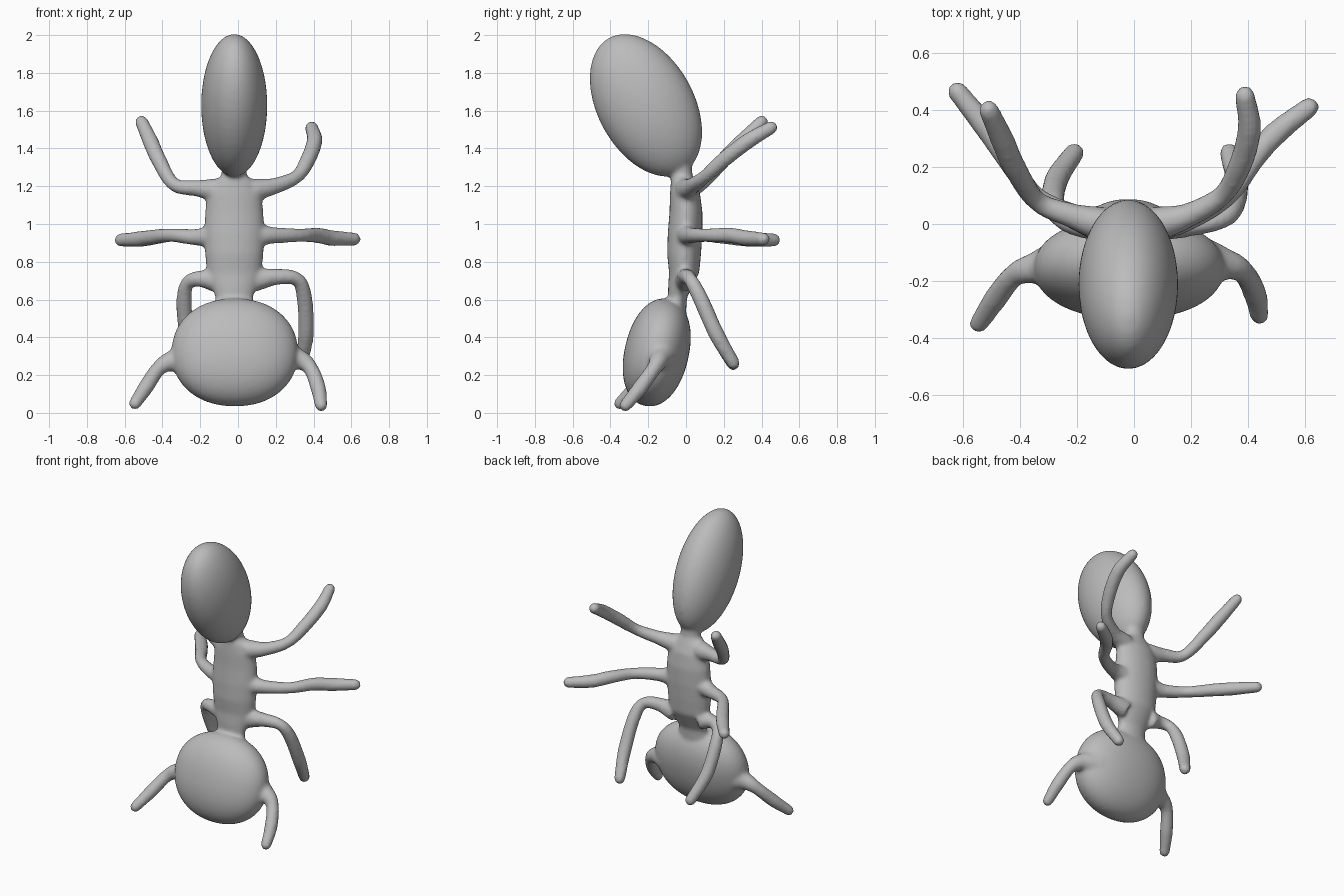
import bpy, bmesh, math
from mathutils import Matrix, Vector

if "Cube" in bpy.data.objects:
    bpy.data.objects.remove(bpy.data.objects["Cube"])

grey = bpy.data.materials.new("grey")
grey.diffuse_color = (0.5, 0.5, 0.5, 1)
grey.use_nodes = True
grey.node_tree.nodes["Principled BSDF"].inputs["Base Color"].default_value = grey.diffuse_color
parts = []


def add_mesh(name, bm):
    me = bpy.data.meshes.new(name)
    bm.to_mesh(me)
    bm.free()
    ob = bpy.data.objects.new(name, me)
    bpy.context.collection.objects.link(ob)
    parts.append(ob)
    return ob


def ellipsoid(name, centre, radii, tilt, power=1.0):
    """Ellipsoid tilted about x; power below 1 makes it boxier."""
    bm = bmesh.new()
    bmesh.ops.create_icosphere(bm, subdivisions=4, radius=1)
    for v in bm.verts:
        s = sum(abs(c) ** (2 / power) for c in v.co) ** (-power / 2)
        v.co = v.co * s
    mat = (Matrix.Translation(centre) @ Matrix.Rotation(math.radians(tilt), 4, 'X')
           @ Matrix.Diagonal((*radii, 1)))
    bm.transform(mat)
    return add_mesh(name, bm)


def loft(name, rings, n=24):
    """Stack of elliptical rings: (centre, normal, rx, ry)."""
    bm = bmesh.new()
    loops = []
    for c, d, ru, rv in rings:
        rot = Vector(d).to_track_quat('Z', 'Y')
        loops.append([bm.verts.new(Vector(c) + rot @ Vector(
            (ru * math.cos(a), rv * math.sin(a), 0)))
            for a in (2 * math.pi * i / n for i in range(n))])
    for a, b in zip(loops, loops[1:]):
        for i in range(n):
            j = (i + 1) % n
            bm.faces.new((a[i], a[j], b[j], b[i]))
    bm.faces.new(loops[0][::-1])
    bm.faces.new(loops[-1])
    bmesh.ops.recalc_face_normals(bm, faces=bm.faces[:])
    return add_mesh(name, bm)


def limb(name, pts, radii, steps=6):
    """Rounded tube along a smooth path through the points."""
    P = [Vector(p) for p in pts]
    P = [2 * P[0] - P[1]] + P + [2 * P[-1] - P[-2]]
    path, rad = [], []
    for k in range(len(pts) - 1):
        a, b, c, d = P[k:k + 4]
        for s in range(steps + (k == len(pts) - 2)):
            t = s / steps
            path.append(0.5 * (2 * b + (c - a) * t + (2 * a - 5 * b + 4 * c - d) * t * t
                               + (3 * b - a - 3 * c + d) * t ** 3))
            rad.append(radii[k] * (1 - t) + radii[k + 1] * t)
    rings = []
    for i, (p, r) in enumerate(zip(path, rad)):
        tan = (path[min(i + 1, len(path) - 1)] - path[max(i - 1, 0)]).normalized()
        rings.append((p, tan, r, r))
    end, r = path[-1], rad[-1]
    for u in (0.4, 0.75, 0.95):  # rounded tip
        q = r * math.sqrt(1 - u * u)
        rings.append((end + tan * r * u, tan, q, q))
    return loft(name, rings, 14)


# Body: tilted abdomen, rounded thorax, wide head
ellipsoid("abdomen", (-0.02, -0.212, 1.628), (0.175, 0.256, 0.408), 28.7)
ellipsoid("head", (-0.017, -0.155, 0.32), (0.335, 0.17, 0.29), -13, 0.93)
profile = [(0.52, -0.06, 0.11, 0.06), (0.61, -0.045, 0.10, 0.05), (0.67, -0.03, 0.12, 0.065),
           (0.74, -0.01, 0.145, 0.08), (0.84, -0.01, 0.155, 0.09), (0.95, -0.005, 0.16, 0.092),
           (1.06, 0.0, 0.155, 0.088), (1.16, -0.005, 0.145, 0.08), (1.22, -0.015, 0.11, 0.066),
           (1.26, -0.02, 0.065, 0.055), (1.33, -0.03, 0.07, 0.06)]
loft("thorax", [((-0.02, y, z), (0, 0, 1), rx, ry) for z, y, rx, ry in profile])

# Legs, three each side in slightly different poses
leg_r = [0.062, 0.044, 0.036, 0.042, 0.043, 0.036]
limb("upper_leg_left", [(-0.12, 0, 1.18), (-0.22, 0.03, 1.19), (-0.34, 0.08, 1.21),
                        (-0.42, 0.2, 1.34), (-0.46, 0.29, 1.43), (-0.51, 0.4, 1.54)], leg_r)
limb("upper_leg_right", [(0.08, 0, 1.18), (0.19, 0.03, 1.2), (0.31, 0.1, 1.25),
                         (0.37, 0.2, 1.34), (0.405, 0.33, 1.44), (0.39, 0.45, 1.51)], leg_r)
limb("middle_leg_left", [(-0.12, 0, 0.94), (-0.22, 0.03, 0.93), (-0.35, 0.1, 0.94),
                         (-0.45, 0.24, 0.93), (-0.52, 0.34, 0.92), (-0.62, 0.465, 0.915)], leg_r)
limb("middle_leg_right", [(0.08, 0, 0.94), (0.19, 0.02, 0.94), (0.33, 0.1, 0.94),
                          (0.42, 0.23, 0.94), (0.5, 0.32, 0.925), (0.615, 0.41, 0.92)], leg_r)
limb("lower_leg_left", [(-0.12, 0, 0.7), (-0.2, 0, 0.71), (-0.265, 0.03, 0.69),
                        (-0.285, 0.08, 0.6), (-0.27, 0.16, 0.42), (-0.21, 0.25, 0.26)], leg_r)
limb("lower_leg_right", [(0.08, 0, 0.7), (0.2, 0, 0.72), (0.31, 0.02, 0.71),
                         (0.35, 0.07, 0.62), (0.36, 0.16, 0.42), (0.335, 0.25, 0.265)], leg_r)

# Antennae
ant_r = [0.10, 0.055, 0.04, 0.042, 0.034]
limb("antenna_left", [(-0.25, -0.14, 0.29), (-0.35, -0.155, 0.275), (-0.42, -0.18, 0.235),
                      (-0.485, -0.26, 0.14), (-0.545, -0.35, 0.05)], ant_r)
limb("antenna_right", [(0.22, -0.13, 0.3), (0.32, -0.14, 0.285), (0.385, -0.17, 0.235),
                       (0.425, -0.245, 0.13), (0.44, -0.32, 0.04)], ant_r)

# Fuse everything into one soft skin
bpy.ops.object.select_all(action='DESELECT')
for ob in parts:
    ob.select_set(True)
body = parts[0]
bpy.context.view_layer.objects.active = body
bpy.ops.object.join()
body.name = body.data.name = "ant_body"
body.data.materials.clear()
body.data.materials.append(grey)
rm = body.modifiers.new("fuse", 'REMESH')
rm.mode = 'VOXEL'
rm.voxel_size = 0.012
rm.use_smooth_shade = True
sm = body.modifiers.new("soften", 'SMOOTH')
sm.factor = 0.5
sm.iterations = 8
